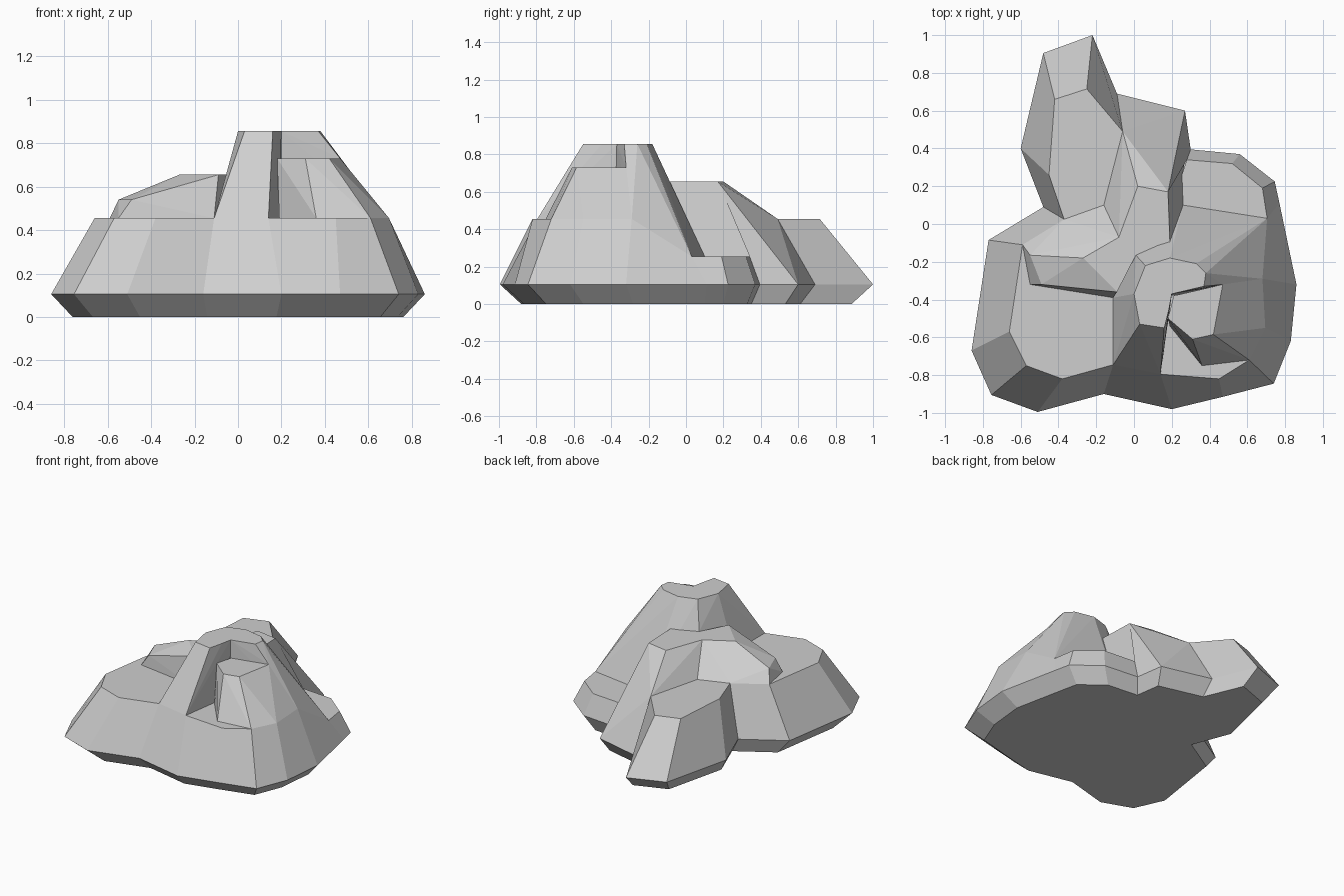
import bpy
import bmesh

default_cube = bpy.data.objects.get("Cube")
if default_cube:
    bpy.data.objects.remove(default_cube, do_unlink=True)

# One plain stone colour
stone = bpy.data.materials.new("light grey stone")
stone.use_nodes = True
stone_colour = (0.62, 0.62, 0.62, 1)
stone.diffuse_color = stone_colour
stone.node_tree.nodes["Principled BSDF"].inputs["Base Color"].default_value = stone_colour

# Shared heights, in hundredths of a unit like every coordinate below
RIM, LEDGE, SHELF, SADDLE, PILLAR, SUMMIT = 10.5, 25.5, 45.5, 65.5, 73, 85.5
CORE = 15  # hidden depth to which upper rocks are sunk


def finish(bm, name):
    """Turn a bmesh into a flat-shaded stone object."""
    bmesh.ops.scale(bm, vec=(0.01, 0.01, 0.01), verts=bm.verts)
    bmesh.ops.recalc_face_normals(bm, faces=bm.faces)
    mesh = bpy.data.meshes.new(name)
    bm.to_mesh(mesh)
    bm.free()
    mesh.materials.append(stone)
    rock = bpy.data.objects.new(name, mesh)
    bpy.context.collection.objects.link(rock)
    return rock


def at(height, *outline):
    """Lift a flat outline to one height."""
    return [(x, y, height) for x, y in outline]


def boulder(name, *levels):
    """Faceted rock wrapped tightly around outlines at several levels."""
    bm = bmesh.new()
    for level in levels:
        for point in level:
            bm.verts.new(point)
    result = bmesh.ops.convex_hull(bm, input=bm.verts)
    loose = {v for v in result["geom_interior"] + result["geom_unused"]
             if isinstance(v, bmesh.types.BMVert)}
    bmesh.ops.delete(bm, geom=list(loose), context="VERTS")
    bmesh.ops.dissolve_limit(bm, angle_limit=0.02, verts=bm.verts, edges=bm.edges)
    return finish(bm, name)


def terrace(name, height, *outline):
    """Flat-topped rock sunk straight down into the mass."""
    return boulder(name, at(height, *outline), at(CORE, *outline))


# Sloping apron: each rim point is paired with its shoulder point
apron = [
    ((-22, 100), (-25, 71.5, SHELF)),
    ((-9, 69), (-6, 49, SHELF)),
    ((27, 60), (18, 17, SADDLE)),
    ((30, 39.5), (28, 34, LEDGE)),
    ((56, 37), (52, 32, LEDGE)),
    ((74.5, 22.5), (68, 19, LEDGE)),
    ((77, 11), (70.5, 3, LEDGE)),
    ((86, -32), (68, -29, SHELF)),
    ((83, -62), (69.5, -55, SHELF)),
    ((74, -84.5), (61, -72, SHELF)),
    ((47, -91.5), (45, -82, SHELF)),
    ((20, -98), (14, -79.5, SHELF)),
    ((-16, -90), (-11, -74.5, SHELF)),
    ((-51, -99.5), (-38, -82, SHELF)),
    ((-75.5, -90.5), (-57, -75, SHELF)),
    ((-86, -67), (-66, -57, SHELF)),
    ((-77, -8.5), (-59, -11, SHELF)),
    ((-48, 9), (-37, 2.5, SHELF)),
    ((-60, 40), (-45, 26, SHELF)),
    ((-48, 90.5), (-42, 66, SHELF)),
]
bm = bmesh.new()
undercut = 0.885
rings = [
    [bm.verts.new((x * undercut, y * undercut, 0)) for (x, y), top in apron],
    [bm.verts.new((x, y, RIM)) for (x, y), top in apron],
    [bm.verts.new(top) for rim, top in apron],
]
for lower, upper in zip(rings, rings[1:]):
    for i in range(len(apron)):
        bm.faces.new((lower[i - 1], lower[i], upper[i], upper[i - 1]))
bm.faces.new(rings[0])
finish(bm, "rock_apron")

# Flat terraces closing the top of the apron
terrace("back_spur", SHELF, (-25, 71.5), (-42, 66), (-45, 26), (-37, 2.5), (-16, 10), (-6, 49))
terrace("low_back_ledge", LEDGE, (28, 34), (52, 32), (68, 19), (70.5, 3), (26, -10), (20, 10))
terrace("left_shelf", SHELF, (-59, -11), (-66, -57), (-57, -75), (-38, -82),
        (-11, -74.5), (0, -20), (-16, 10), (-37, 2.5))
terrace("front_shelf", SHELF, (-11, -74.5), (14, -79.5), (45, -82), (61, -72),
        (69.5, -55), (68, -29), (20, -30), (-11, -39))

# Saddle between the peak and the back spur
boulder("saddle",
        at(SADDLE, (2, 20), (18, 17), (19, -10), (1, -16.5), (-8, -7)),
        at(SHELF, (-6, 49), (-16, 10)),
        at(LEDGE, (26, 10)),
        at(RIM, (-9, 69), (27, 60), (26, 10), (0, -16)))

# Side mound rising from the left shelf
boulder("left_mound",
        at(SADDLE, (-8, -7), (-27, -18), (-9, -36), (1, -16.5)),
        at(54, (-55, -16.5), (-49, -32)),
        at(SHELF, (-59, -11), (-37, 2.5), (-16, 10), (-55, -32), (-11, -39)))

# Horseshoe peak: a front-left horn and a back wall
boulder("peak_left_horn",
        at(SUMMIT, (0, -37), (6, -22), (19, -18), (20, -37), (18.5, -45), (16, -55), (3, -53)),
        at(SADDLE, (1, -16.5), (19, -10)),
        at(SHELF, (-11, -74.5), (14, -79.5), (-11, -39), (19, -45)))
boulder("peak_back_wall",
        at(SUMMIT, (6, -22), (19, -18), (33, -21), (38, -26), (37, -33), (20, -37)),
        at(PILLAR, (47, -32)),
        at(SADDLE, (19, -10), (1, -16.5)),
        at(SHELF, (68, -29), (20, -38)),
        at(LEDGE, (70.5, 3), (26, 10)))

# Lower pillar inside the open front of the peak
boulder("front_pillar",
        at(PILLAR, (21, -38), (47, -32), (42, -58.5), (31, -61), (18, -50)),
        at(SHELF, (68, -29), (69.5, -55), (61, -72), (36, -75), (19, -54), (21, -38)))
